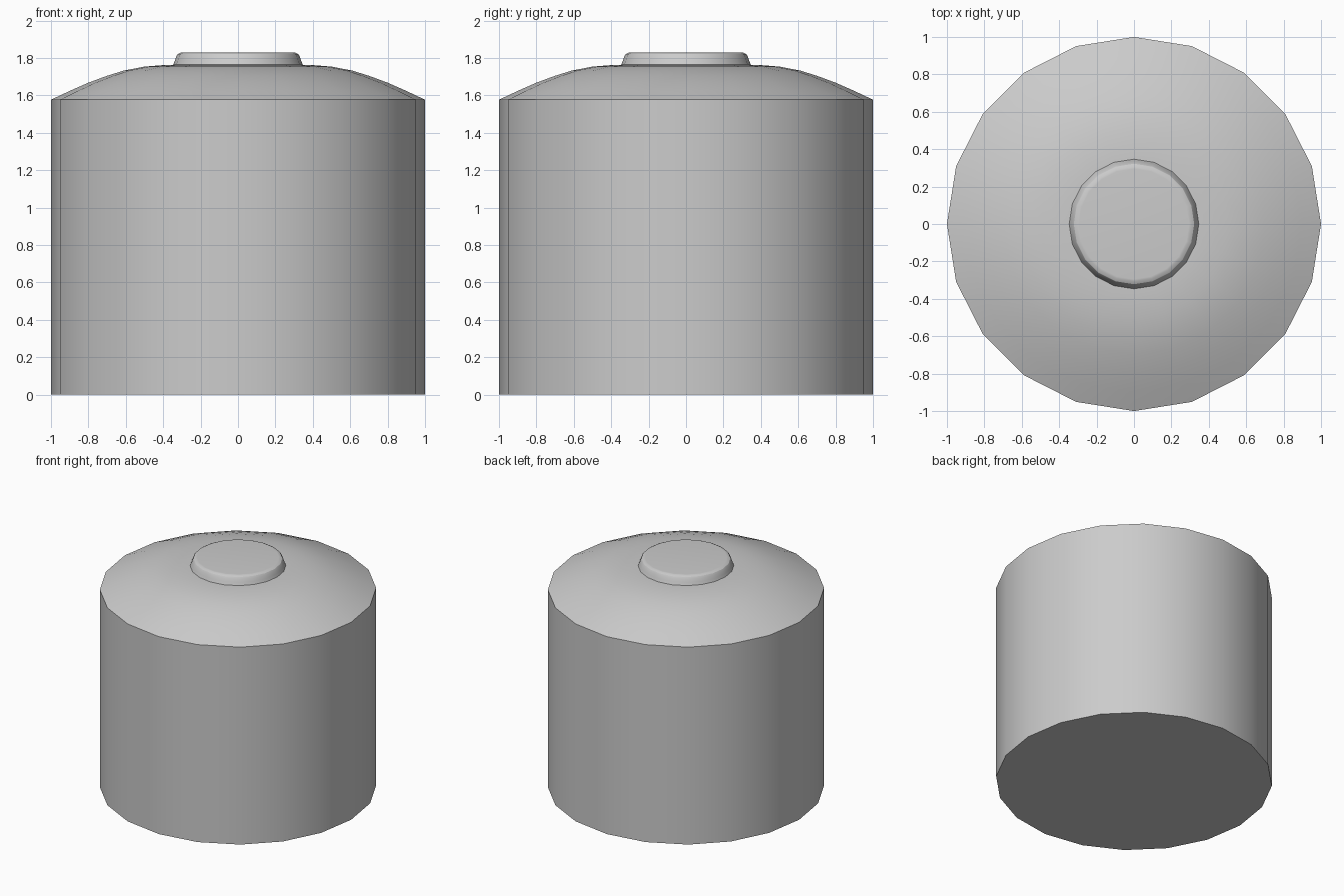
import bpy, bmesh, math

if "Cube" in bpy.data.objects:
    bpy.data.objects.remove(bpy.data.objects["Cube"])

SIDES = 20


def lathe(name, profile):
    """Revolve (radius, z) points around z and close both ends with flat caps."""
    bm = bmesh.new()
    rings = []
    for r, z in profile:
        rings.append([bm.verts.new((r * math.cos(2 * math.pi * i / SIDES),
                                    r * math.sin(2 * math.pi * i / SIDES), z))
                      for i in range(SIDES)])
    for low, high in zip(rings, rings[1:]):
        for i in range(SIDES):
            j = (i + 1) % SIDES
            bm.faces.new((low[i], low[j], high[j], high[i]))
    bm.faces.new(rings[0][::-1])
    bm.faces.new(rings[-1])
    mesh = bpy.data.meshes.new(name)
    bm.to_mesh(mesh)
    bm.free()
    obj = bpy.data.objects.new(name, mesh)
    bpy.context.collection.objects.link(obj)
    bpy.ops.object.select_all(action='DESELECT')
    obj.select_set(True)
    bpy.context.view_layer.objects.active = obj
    bpy.ops.object.shade_smooth_by_angle(angle=math.radians(24))
    return obj


# Tank wall with the domed roof
lathe("tank_body", [(1, 0), (1, 1.577), (0.9, 1.624), (0.8, 1.668), (0.7, 1.705),
                    (0.61, 1.733), (0.5, 1.754), (0.4, 1.762), (0.345, 1.764)])

# Raised lid with a rounded rim
lathe("hatch_lid", [(0.347, 1.763), (0.338, 1.785), (0.331, 1.807),
                    (0.322, 1.821), (0.306, 1.829), (0.295, 1.83)])
